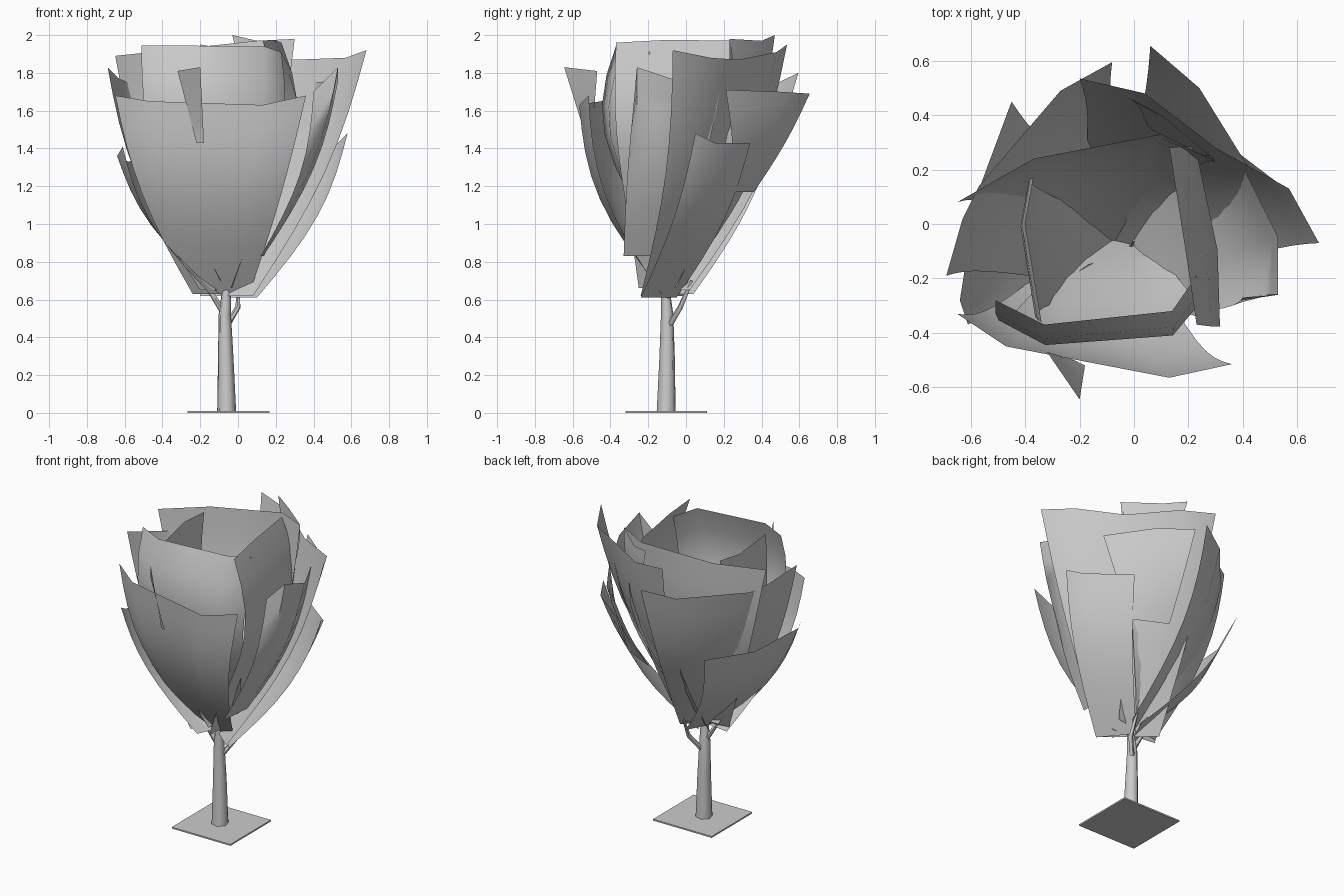
import bpy, math
from mathutils import Vector

if "Cube" in bpy.data.objects:
    bpy.data.objects.remove(bpy.data.objects["Cube"])

gray = bpy.data.materials.new("plain_gray")
gray.use_nodes = True
gray.diffuse_color = (0.6, 0.6, 0.6, 1)
gray.node_tree.nodes["Principled BSDF"].inputs["Base Color"].default_value = (0.6, 0.6, 0.6, 1)

AXIS = Vector((-0.06, -0.10, 0))
ROWS = 9


def finish(obj, angle=60):
    obj.data.materials.clear()
    obj.data.materials.append(gray)
    bpy.ops.object.select_all(action='DESELECT')
    obj.select_set(True)
    bpy.context.view_layer.objects.active = obj
    bpy.ops.object.shade_smooth_by_angle(angle=math.radians(angle))


def add_mesh(name, verts, faces):
    mesh = bpy.data.meshes.new(name)
    mesh.from_pydata(verts, [], faces)
    obj = bpy.data.objects.new(name, mesh)
    bpy.context.collection.objects.link(obj)
    finish(obj)


def leaf(name, top, foot_a, foot_b, foot_z, bulge, skew=1.0):
    """Curved sheet from a straight foot up to its top edge, bowed away from the trunk."""
    verts, faces, n = [], [], len(top)
    a, b = Vector((*foot_a, foot_z)), Vector((*foot_b, foot_z))
    outs = [(Vector((x, y, 0)) - AXIS).normalized() for x, y, z in top]
    mean = sum(outs, Vector()).normalized()
    for r in range(ROWS):
        v = r / (ROWS - 1)
        push = bulge * math.sin(math.pi * v ** skew)
        for c, p in enumerate(map(Vector, top)):
            foot = a.lerp(b, c / (n - 1))
            verts.append(foot.lerp(p, v) + mean.lerp(outs[c], 0.4) * push)
    for r in range(ROWS - 1):
        for c in range(n - 1):
            i = r * n + c
            faces.append((i, i + 1, i + n + 1, i + n))
    add_mesh(name, verts, faces)


def limb(name, points):
    """Tapered six-sided tube; each point is x, y, z, radius."""
    curve = bpy.data.curves.new(name, 'CURVE')
    curve.dimensions = '3D'
    curve.bevel_depth = 1
    curve.bevel_resolution = 1
    curve.use_fill_caps = True
    spline = curve.splines.new('POLY')
    spline.points.add(len(points) - 1)
    for sp, (x, y, z, rad) in zip(spline.points, points):
        sp.co = (x, y, z, 1)
        sp.radius = rad
    obj = bpy.data.objects.new(name, curve)
    bpy.context.collection.objects.link(obj)
    bpy.ops.object.select_all(action='DESELECT')
    obj.select_set(True)
    bpy.context.view_layer.objects.active = obj
    bpy.ops.object.convert(target='MESH')
    finish(bpy.context.object)


# Ground plate
bpy.ops.mesh.primitive_cube_add(size=1, location=(-0.05, -0.105, 0.005))
plate = bpy.context.object
plate.name = "base_plate"
plate.scale = (0.435, 0.43, 0.01)
finish(plate, 30)

# Trunk and forks
limb("trunk", [(-0.06, -0.105, 0.003, 0.052), (-0.065, -0.1, 0.3, 0.042),
               (-0.07, -0.1, 0.52, 0.034), (-0.06, -0.11, 0.67, 0.022)])
limb("left_branch", [(-0.06, -0.1, 0.6, 0.014), (-0.02, -0.1, 0.67, 0.01), (0.0, -0.06, 0.8, 0.005)])
limb("right_branch", [(-0.07, -0.1, 0.52, 0.018), (-0.17, -0.12, 0.68, 0.012), (-0.2, -0.12, 0.76, 0.005)])
limb("back_branch", [(-0.06, -0.09, 0.46, 0.016), (0.0, -0.03, 0.56, 0.014), (0.0, 0.03, 0.7, 0.008)])

# Front sheets
leaf("front_outer_leaf", [(-0.65, -0.33, 1.68), (-0.47, -0.45, 1.65),
                          (0.13, -0.565, 1.63), (0.36, -0.515, 1.68)],
     (-0.24, -0.09), (0.06, -0.13), 0.63, 0.12)
leaf("front_inner_leaf", [(-0.51, -0.28, 1.945), (-0.33, -0.37, 1.945),
                          (0.14, -0.32, 1.94), (0.23, -0.19, 1.91)],
     (-0.2, -0.06), (0.05, -0.06), 0.68, 0.2, 1.4)
leaf("front_spike", [(-0.32, -0.47, 1.81), (-0.2, -0.645, 1.83)], (-0.22, -0.5), (-0.18, -0.52), 1.43, 0)

# Back sheets
leaf("back_left_leaf", [(0.68, -0.07, 1.92), (0.57, 0.13, 1.88), (0.3, 0.28, 1.87),
                        (0.04, 0.48, 1.91), (-0.2, 0.535, 1.95)],
     (0.08, -0.24), (-0.2, 0.0), 0.62, 0.1)
leaf("back_outer_leaf", [(0.42, 0.21, 1.71), (0.24, 0.5, 1.7), (0.06, 0.655, 1.69)],
     (0.25, 0.25), (0.02, 0.36), 1.17, 0.02)
leaf("back_inner_leaf", [(-0.65, 0.08, 1.89), (-0.37, 0.24, 1.92),
                         (0.1, 0.33, 1.97), (0.3, 0.23, 1.98)],
     (-0.25, -0.1), (0.08, -0.05), 0.66, 0.11)
leaf("back_tip_leaf", [(0.3, 0.23, 1.98), (0.1, 0.4, 1.97), (-0.03, 0.47, 2.0)],
     (0.22, 0.24), (0.05, 0.36), 1.6, 0.02)

# Right-hand sheets
leaf("right_outer_leaf", [(-0.69, -0.19, 1.83), (-0.63, 0.02, 1.77), (-0.57, 0.14, 1.74),
                          (-0.27, 0.49, 1.75), (-0.08, 0.595, 1.8)],
     (-0.2, -0.22), (0.03, 0.02), 0.65, 0.1)
leaf("right_low_leaf", [(-0.61, -0.37, 1.41), (-0.64, -0.28, 1.36),
                        (-0.58, 0.1, 1.33), (-0.45, 0.45, 1.37)],
     (-0.15, -0.22), (-0.02, 0.04), 0.63, 0.09)
leaf("right_inner_leaf", [(-0.34, -0.36, 1.88), (-0.4, 0.0, 1.9), (-0.37, 0.17, 1.91)],
     (-0.08, -0.2), (-0.08, 0.0), 0.68, 0.14)

# Left-hand sheets
leaf("left_inner_leaf", [(0.23, -0.37, 1.96), (0.19, -0.1, 1.975), (0.13, 0.28, 1.97)],
     (-0.04, -0.25), (-0.02, 0.0), 0.66, 0.2, 1.4)
leaf("left_mid_leaf", [(0.4, -0.27, 1.7), (0.53, -0.26, 1.83), (0.53, -0.05, 1.76), (0.41, 0.19, 1.75)],
     (0.12, -0.33), (0.14, -0.04), 0.83, 0.07)
leaf("left_low_leaf", [(0.58, 0.05, 1.48), (0.53, 0.15, 1.43), (0.28, 0.34, 1.43)],
     (0.1, -0.24), (-0.06, -0.05), 0.61, 0.09)

# Small inner leaf by the fork
add_mesh("twig_leaf", [(-0.28, -0.23, 1.0), (-0.19, -0.23, 0.95), (-0.11, -0.13, 0.8), (-0.17, -0.15, 0.9)],
         [(0, 1, 2, 3)])
